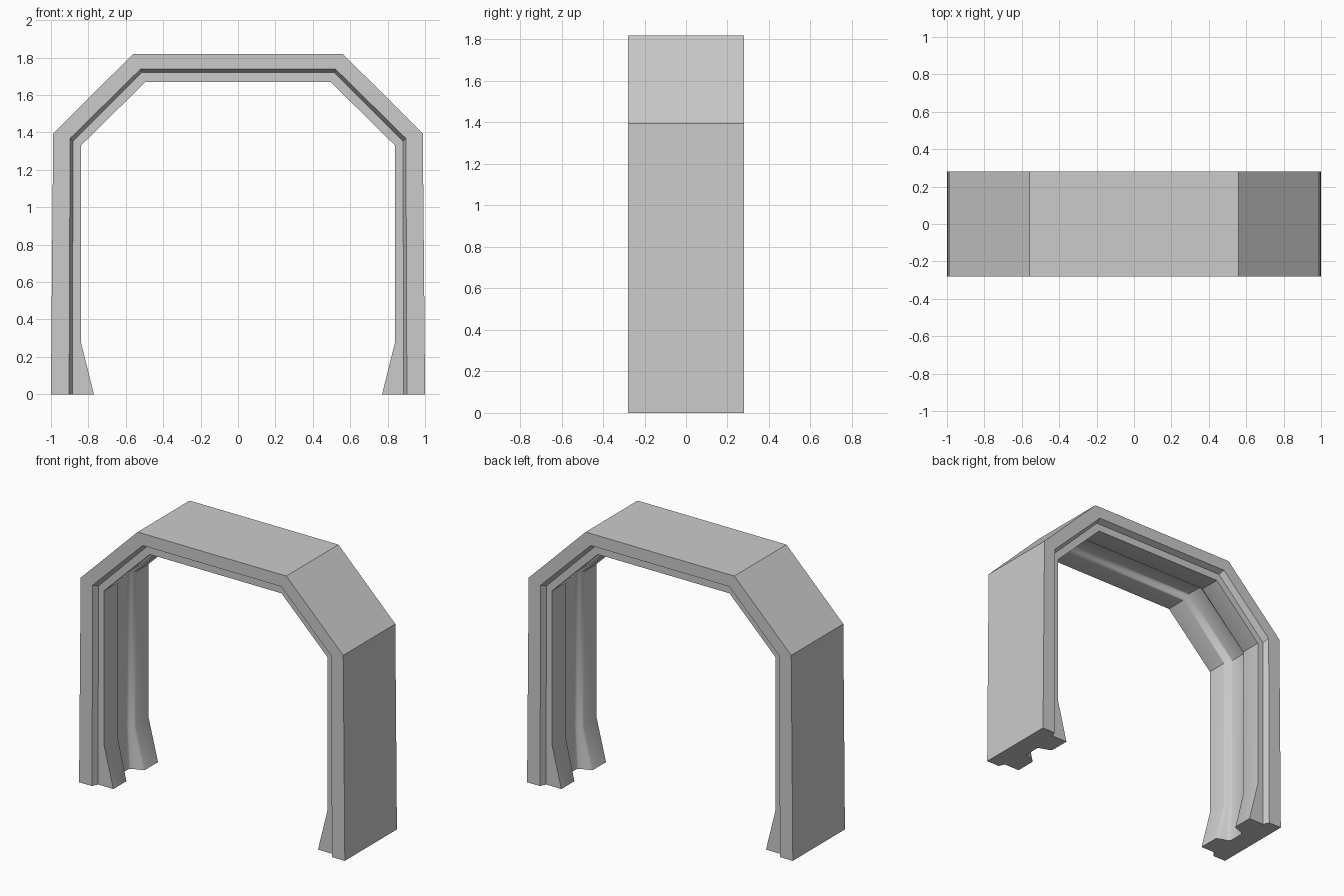
import bpy, bmesh, math

if "Cube" in bpy.data.objects:
    bpy.data.objects.remove(bpy.data.objects["Cube"])

# Half-arch rails (x, z): foot, top of flared foot, shoulder, roof corner
OUTER = [(1.0, 0), (0.998, 0.28), (0.988, 1.395), (0.56, 1.82)]
STEP = [(0.903, 0), (0.902, 0.28), (0.898, 1.368), (0.522, 1.738)]
LIP = [(0.885, 0), (0.885, 0.28), (0.882, 1.352), (0.514, 1.721)]
FLANGE = [(0.77, 0), (0.84, 0.28), (0.84, 1.33), (0.495, 1.67)]
FLOOR = [(0.86, 0), (0.875, 0.28), (0.875, 1.346), (0.510, 1.706)]


def blend(a, b, t):
    return [(p[0] + (q[0] - p[0]) * t, p[1] + (q[1] - p[1]) * t) for p, q in zip(a, b)]


# Cross-section, front half: each rail with its depth in y
half = [(OUTER, 0.28), (STEP, 0.28), (LIP, 0.24), (FLANGE, 0.24)]
SEG = 6
for i in range(SEG + 1):  # soft wall from flange down to the groove floor
    t = i / SEG
    half.append((blend(FLANGE, FLOOR, (1 - math.cos(math.pi * t)) / 2), 0.10 - 0.045 * t))
section = [(r, -y) for r, y in half] + [(r, y) for r, y in reversed(half)]

# Sweep the section over both legs and the roof
bm = bmesh.new()
rings = []
for k in range(8):
    side, j = (-1, k) if k < 4 else (1, 7 - k)
    rings.append([bm.verts.new((side * r[j][0], y, r[j][1])) for r, y in section])
n = len(section)
for a, b in zip(rings, rings[1:]):
    for i in range(n):
        m = (i + 1) % n
        bm.faces.new((a[i], a[m], b[m], b[i]))

# Feet
bm.faces.new(rings[0])
bm.faces.new(rings[-1])
bmesh.ops.recalc_face_normals(bm, faces=bm.faces)

mesh = bpy.data.meshes.new("arch_frame")
bm.to_mesh(mesh)
bm.free()
arch = bpy.data.objects.new("arch_frame", mesh)
bpy.context.collection.objects.link(arch)
bpy.context.view_layer.objects.active = arch
arch.select_set(True)
bpy.ops.object.shade_smooth_by_angle(angle=math.radians(35))
